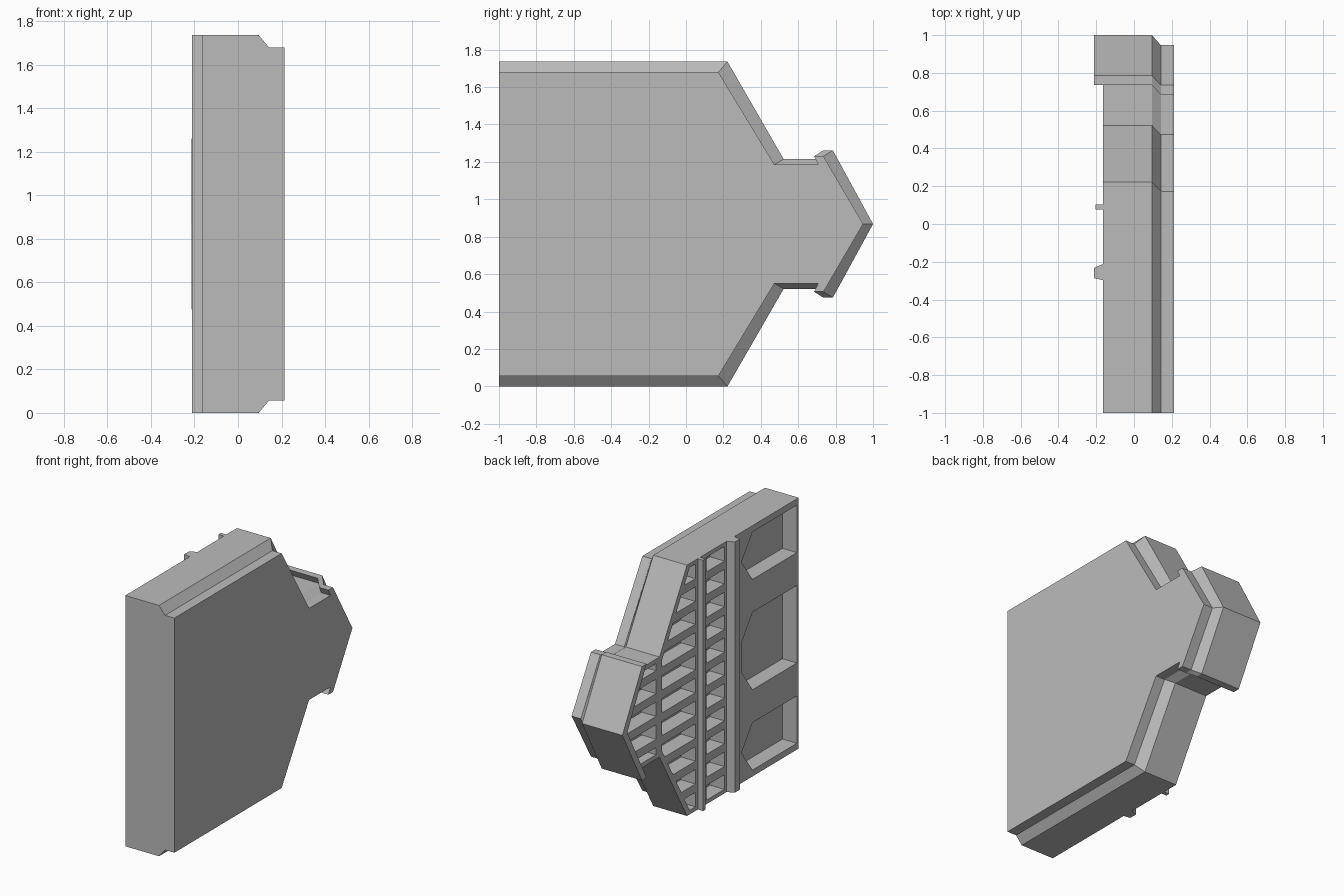
import bpy
import bmesh

cube = bpy.data.objects.get("Cube")
if cube:
    bpy.data.objects.remove(cube, do_unlink=True)

MID = 0.868       # mirror height of the outline
BACK = -0.163     # plane of the ribbed side
DEPTH = 0.11      # recess depth

grey = bpy.data.materials.new("plain_grey")
grey.use_nodes = True
grey.diffuse_color = (0.5, 0.5, 0.5, 1)
bsdf = next(n for n in grey.node_tree.nodes if n.type == 'BSDF_PRINCIPLED')
bsdf.inputs["Base Color"].default_value = (0.5, 0.5, 0.5, 1)


def loft(bm, rings):
    """Skin a closed solid through (x, [(y, z), ...]) sections."""
    loops = [[bm.verts.new((x, y, z)) for y, z in pts] for x, pts in rings]
    for a, b in zip(loops, loops[1:]):
        for i in range(len(a)):
            j = (i + 1) % len(a)
            bm.faces.new((a[i], a[j], b[j], b[i]))
    bm.faces.new(loops[0])
    bm.faces.new(loops[-1])


def finish(name, bm):
    bmesh.ops.recalc_face_normals(bm, faces=bm.faces[:])
    mesh = bpy.data.meshes.new(name)
    bm.to_mesh(mesh)
    bm.free()
    obj = bpy.data.objects.new(name, mesh)
    mesh.materials.append(grey)
    bpy.context.collection.objects.link(obj)
    return obj


def solid(name, rings):
    bm = bmesh.new()
    loft(bm, rings)
    return finish(name, bm)


def mirrored(upper):
    """Complete an outline by reflecting its upper half about MID."""
    lower = [(y, 2 * MID - z) for y, z in reversed(upper) if abs(z - MID) > 1e-4]
    return upper + lower


# Main panel: full outline, bevelled step, smaller raised face
outer = mirrored([(-1, 1.736), (0.222, 1.736), (0.522, 1.215), (0.76, 1.215),
                  (0.735, 1.262), (0.785, 1.262), (1, MID)])
inner = mirrored([(-1, 1.68), (0.173, 1.68), (0.473, 1.185), (0.707, 1.185),
                  (0.685, 1.23), (0.735, 1.23), (0.947, MID)])
panel = solid("side_panel", [(BACK, outer), (0.095, outer), (0.142, inner), (0.213, inner)])

# Recess cutters gathered into one mesh
cut = bmesh.new()


def recess(pts):
    loft(cut, [(BACK - 0.1, pts), (BACK + DEPTH, pts)])


# Three large recesses with clipped corners
for low, high, tip in ((1.364, 1.692, 0), (0.6, 1.136, 0.1), (0.044, 0.372, 0)):
    c = (low + high) / 2
    nose = [(-0.374, c + tip), (-0.374, c - tip)] if tip else [(-0.374, c)]
    recess([(-0.98, low), (-0.98, high), (-0.495, high)] + nose + [(-0.495, low)])


def slope_limit(z):
    return 0.222 + (0.868 - abs(z - MID)) * 0.576 - 0.045


def nose_limit(z):
    return 0.95 - abs(z - MID) * 0.546 - 0.045


# Eleven rows of slots in three columns, trimmed to follow the outline
columns = [(-0.187, 0.01, lambda z: 9), (0.13, 0.495, slope_limit), (0.56, 9, nose_limit)]
for row in range(-5, 6):
    c = MID + row * 0.158
    for start, end, limit in columns:
        low, high = c - 0.05, c + 0.05
        if end > 1:
            low, high = max(low, MID - 0.315), min(high, MID + 0.315)
        if high - low < 0.02:
            continue
        levels = (low, (low + high) / 2, high)
        edge = [(min(end, limit(z)), z) for z in levels]
        if min(y for y, z in edge) > start + 0.01:
            recess([(start, high), (start, low)] + edge)

cutter = finish("recess_cutter", cut)
cutter.hide_render = True
mod = panel.modifiers.new("recesses", 'BOOLEAN')
mod.operation = 'DIFFERENCE'
mod.solver = 'EXACT'
mod.object = cutter
bpy.context.view_layer.objects.active = panel
panel.select_set(True)
bpy.ops.object.modifier_apply(modifier=mod.name)
bpy.data.objects.remove(cutter, do_unlink=True)

# Raised chevron rim around the nose
rim = mirrored([(0.735, 1.262), (0.785, 1.262), (1, MID)]) + [(0.947, MID)]
solid("nose_rim", [(-0.213, rim), (BACK, rim)])


# Full-height vertical rails
def rail(name, x, foot, crest):
    solid(name, [(px, [(a, 0), (b, 0), (b, 2 * MID), (a, 2 * MID)])
                 for px, (a, b) in ((BACK, foot), (x, crest))])


rail("wide_rail", -0.211, (-0.297, -0.212), (-0.287, -0.232))
rail("thin_rail", -0.204, (0.078, 0.104), (0.078, 0.104))
